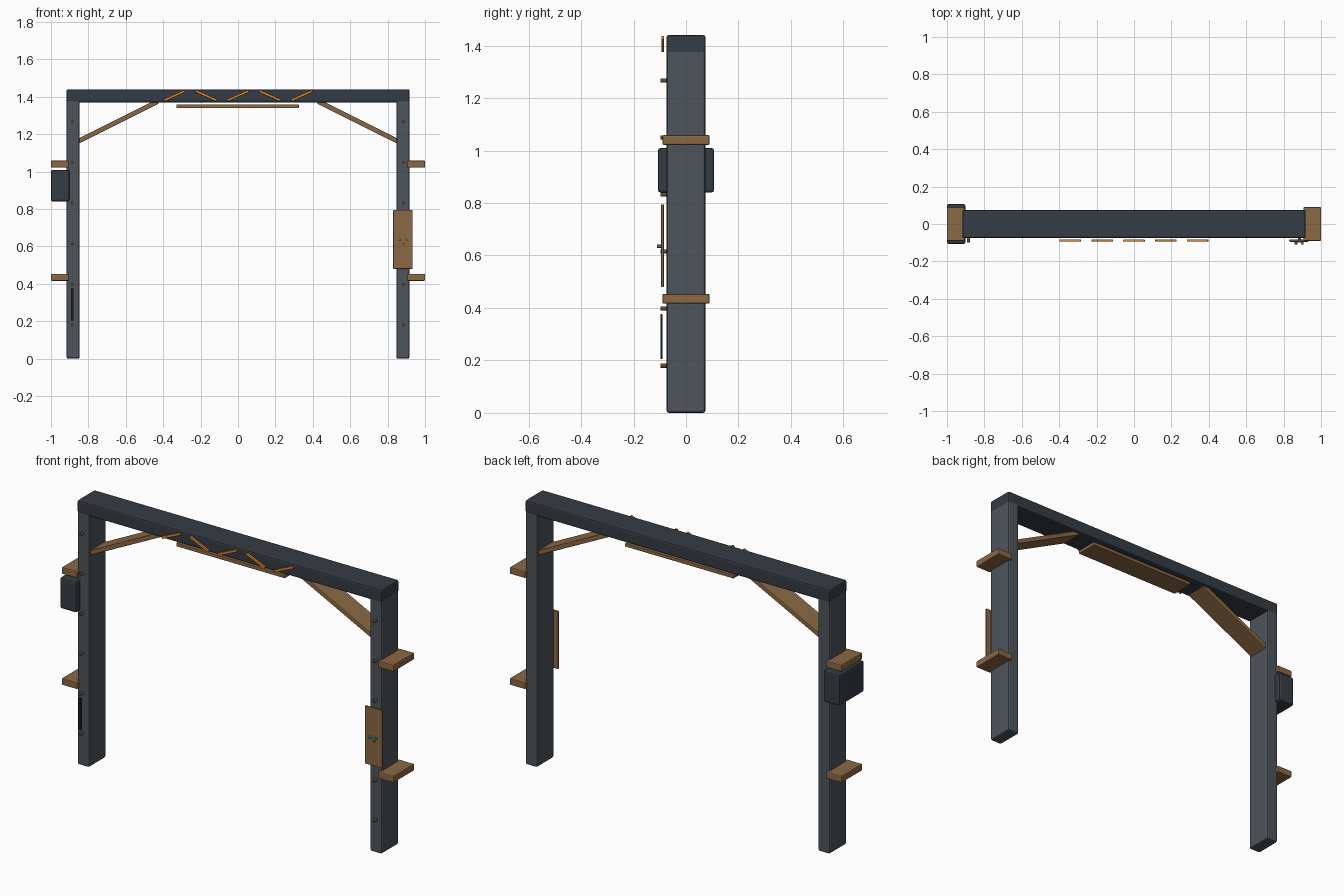
import bpy, math

if "Cube" in bpy.data.objects:
    bpy.data.objects.remove(bpy.data.objects["Cube"])

def material(name, rgb):
    m = bpy.data.materials.new(name)
    m.diffuse_color = (*rgb, 1)
    m.use_nodes = True
    m.node_tree.nodes["Principled BSDF"].inputs["Base Color"].default_value = m.diffuse_color
    return m

STEEL = material("steel", (0.075, 0.09, 0.105))
DARK = material("dark_steel", (0.035, 0.045, 0.058))
BLACK = material("black", (0.012, 0.014, 0.018))
WOOD = material("wood", (0.26, 0.14, 0.058))
BOLT = material("bolt", (0.15, 0.07, 0.035))
ORANGE = material("orange", (0.8, 0.25, 0.02))
TEAL = material("teal", (0.03, 0.38, 0.38))

def box(name, x, y, z, mat, bevel=0.0, tilt=0.0):
    """Box from (min, max) ranges, tilted about the y axis."""
    r = (x, y, z)
    bpy.ops.mesh.primitive_cube_add(size=1, location=[(a + b) / 2 for a, b in r])
    o = bpy.context.object
    o.name = name
    o.scale = [b - a for a, b in r]
    bpy.ops.object.transform_apply(location=False, rotation=False, scale=True)
    o.rotation_euler.y = tilt
    o.data.materials.append(mat)
    if bevel:
        m = o.modifiers.new("bevel", 'BEVEL')
        m.width, m.segments = bevel, 2
    return o

def stud(name, x, z, y0, y1, r, mat):
    """Short cylinder pointing out of the front."""
    bpy.ops.mesh.primitive_cylinder_add(vertices=12, radius=r, depth=y1 - y0,
                                        location=(x, (y0 + y1) / 2, z),
                                        rotation=(math.pi / 2, 0, 0))
    o = bpy.context.object
    o.name = name
    o.data.materials.append(mat)
    bpy.ops.object.shade_smooth_by_angle()

def span(c, size):
    return (c - size / 2, c + size / 2)

# Top beam
box("top_beam", (-0.918, 0.918), (-0.075, 0.075), (1.37, 1.44), DARK, 0.009)

for s, side in ((-1, "left"), (1, "right")):
    # Post, just inside the beam ends at the top
    box(side + "_post", span(s * 0.882, 0.07), (-0.074, 0.074), (0, 1.438), STEEL, 0.009)
    # Outer ledges
    for z, level in ((0.435, "lower"), (1.04, "upper")):
        box(f"{side}_{level}_ledge", span(s * 0.953, 0.094), (-0.09, 0.09),
            span(z, 0.037), WOOD, 0.005)
    # Diagonal brace
    dx, dz = 0.43, 0.215
    box(side + "_brace", span(s * 0.643, math.hypot(dx, dz)), (-0.06, 0.06),
        span(1.268, 0.024), WOOD, 0.003, s * math.atan2(dz, dx))
    # Bolts up the front of the post
    for i in range(6):
        stud(f"{side}_bolt_{i}", s * 0.885, 0.18 + i * 0.2175, -0.098, -0.072, 0.008, BOLT)

# Hanging slat under the beam
box("under_slat", (-0.33, 0.325), (-0.062, 0.062), (1.34, 1.359), WOOD, 0.003)

# Orange zigzag marks on the beam front
for i in range(5):
    box(f"zigzag_{i}", span((i - 2) * 0.17, 0.122), (-0.094, -0.083), span(1.406, 0.013),
        ORANGE, 0.002, math.radians(-24 if i % 2 == 0 else 24))

# Side box, front panel with buttons, slot
box("side_box", (-1.0, -0.901), (-0.107, 0.107), (0.84, 1.01), DARK, 0.01)
box("front_panel", (0.83, 0.934), (-0.095, -0.084), (0.48, 0.795), WOOD, 0.003)
for x in (0.866, 0.9):
    stud("panel_button", x, 0.635, -0.11, -0.094, 0.007, TEAL)
box("slot_strip", span(-0.887, 0.013), (-0.097, -0.09), (0.205, 0.376), BLACK, 0.001)
